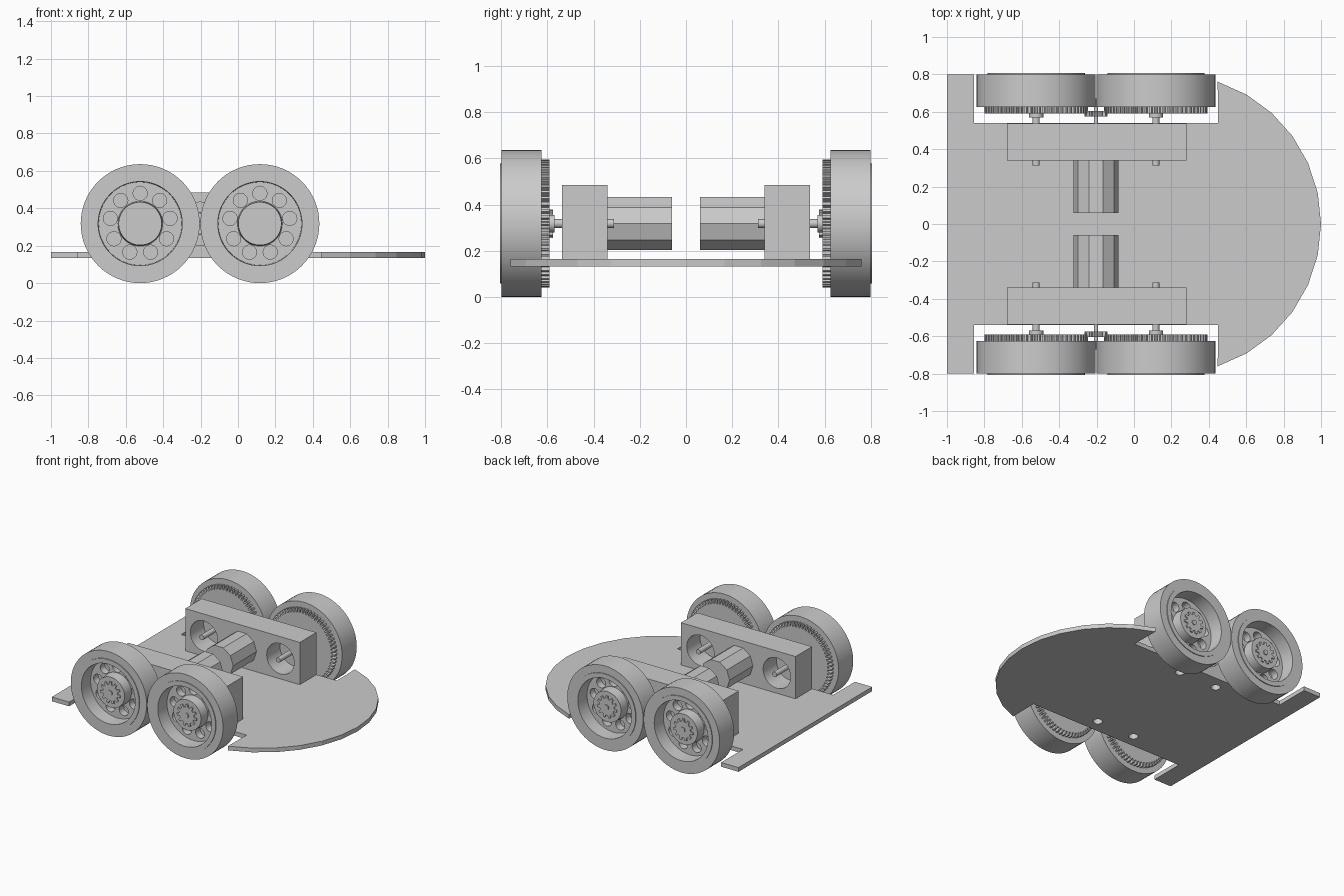
import bpy, bmesh, math
from mathutils import Matrix

if "Cube" in bpy.data.objects:
    bpy.data.objects.remove(bpy.data.objects["Cube"], do_unlink=True)

GREY = bpy.data.materials.new("plain_grey")
GREY.use_nodes = True
GREY.diffuse_color = (0.6, 0.6, 0.6, 1)
GREY.node_tree.nodes["Principled BSDF"].inputs["Base Color"].default_value = (0.6, 0.6, 0.6, 1)

AXLE_Z = 0.318
WHEEL_X = {"rear": -0.523, "front": 0.117}
MOTOR_X = -0.203


def finish(name, bm, smooth=True):
    bmesh.ops.recalc_face_normals(bm, faces=bm.faces[:])
    mesh = bpy.data.meshes.new(name)
    bm.to_mesh(mesh)
    bm.free()
    mesh.materials.append(GREY)
    ob = bpy.data.objects.new(name, mesh)
    bpy.context.collection.objects.link(ob)
    if smooth:
        activate(ob)
        bpy.ops.object.shade_smooth_by_angle(angle=math.radians(25))
    return ob


def activate(ob):
    bpy.ops.object.select_all(action="DESELECT")
    ob.select_set(True)
    bpy.context.view_layer.objects.active = ob


def circle(r, n, cx=0.0, cz=0.0):
    return [(cx + r * math.cos(2 * math.pi * i / n), cz + r * math.sin(2 * math.pi * i / n))
            for i in range(n)]


def gear(outer, root, teeth, cx, cz):
    pts = []
    for i in range(teeth):
        for frac, r in ((-0.3, root), (-0.18, outer), (0.18, outer), (0.3, root)):
            a = math.pi / 2 + 2 * math.pi * (i + frac) / teeth
            pts.append((cx + r * math.cos(a), cz + r * math.sin(a)))
    return pts


def prism(name, pts, a, b, axis="Y", smooth=True):
    """Outline extruded from a to b, along y (x,z points) or z (x,y points)."""
    bm = bmesh.new()
    place = (lambda p, t: (p[0], t, p[1])) if axis == "Y" else (lambda p, t: (p[0], p[1], t))
    ends = [[bm.verts.new(place(p, t)) for p in pts] for t in (a, b)]
    for loop in ends:
        bm.faces.new(loop)
    for i in range(len(pts)):
        j = (i + 1) % len(pts)
        bm.faces.new((ends[0][i], ends[0][j], ends[1][j], ends[1][i]))
    return finish(name, bm, smooth)


def rod(name, x, r, y0, y1, side, n=24, smooth=True):
    return prism(name, circle(r, n, x, AXLE_Z), y0 * side, y1 * side, "Y", smooth)


def cut(ob, cutters):
    """Subtract the cutters, then discard them."""
    for c in cutters:
        c.hide_render = True
        mod = ob.modifiers.new("cut", "BOOLEAN")
        mod.operation = "DIFFERENCE"
        mod.solver = "EXACT"
        mod.object = c
        activate(ob)
        bpy.ops.object.modifier_apply(modifier=mod.name)
        bpy.data.objects.remove(c, do_unlink=True)


def revolve(name, profile, x, side, n=64):
    """Closed (radius, y) profile spun about the axle line."""
    bm = bmesh.new()
    vs = [bm.verts.new((r, y * side, 0)) for r, y in profile]
    edges = [bm.edges.new(p) for p in zip(vs, vs[1:])]
    bmesh.ops.spin(bm, geom=vs + edges, cent=(0, 0, 0), axis=(0, 1, 0),
                   angle=2 * math.pi, steps=n)
    bmesh.ops.remove_doubles(bm, verts=bm.verts[:], dist=0.0004)
    bmesh.ops.transform(bm, matrix=Matrix.Translation((x, 0, AXLE_Z)), verts=bm.verts[:])
    return finish(name, bm)


def screw_holes(side):
    return [prism("hole", circle(0.033, 20, x, 0.44 * side), 0.1, 0.26, "Z")
            for x in (-0.363, -0.043)]


# Base plate: rounded nose, wheel notches and a full-width tail bar
half = [(0.2 + 0.8 * math.cos(math.radians(a)), 0.8 * math.sin(math.radians(a)))
        for a in range(12, 73, 12)]
half += [(0.45, 0.54), (-0.855, 0.54), (-0.855, 0.8), (-1, 0.8)]
outline = [(1, 0)] + half + [(x, -y) for x, y in reversed(half)]
plate = prism("base_plate", outline, 0.133, 0.165, "Z", smooth=False)
for side in (1, -1):
    cut(plate, screw_holes(side))

WHEEL = [(0, 0.625), (0.318, 0.625), (0.318, 0.8), (0.26, 0.8), (0.26, 0.806),
         (0.225, 0.806), (0.222, 0.7), (0.12, 0.7), (0.115, 0.775), (0, 0.775)]

for side, label in ((1, "left"), (-1, "right")):
    # Gearbox block with round inner pockets and a motor recess
    box = [(-0.68, 0.165), (0.28, 0.165), (0.28, 0.485), (-0.68, 0.485)]
    block = prism(f"{label}_gearbox", box, 0.34 * side, 0.537 * side, smooth=False)
    pockets = [rod("pocket", x, 0.115, 0.3, 0.5, side, 40) for x in WHEEL_X.values()]
    recess = rod("recess", MOTOR_X, 0.115, 0.515, 0.6, side, 40)
    cut(block, pockets + [recess] + screw_holes(side))
    activate(block)
    bpy.ops.object.shade_smooth_by_angle(angle=math.radians(25))

    # Motor, its shaft and drive pinion
    rod(f"{label}_motor", MOTOR_X, 0.12, 0.06, 0.345, side, 10, smooth=False)
    rod(f"{label}_motor_shaft", MOTOR_X, 0.011, 0.5, 0.672, side)
    prism(f"{label}_pinion", gear(0.062, 0.045, 12, MOTOR_X, AXLE_Z),
          0.575 * side, 0.605 * side, smooth=False)

    for end, x in WHEEL_X.items():
        tag = f"{label}_{end}"
        # Axle and stepped collar
        rod(f"{tag}_axle", x, 0.019, 0.312, 0.79, side)
        rod(f"{tag}_collar", x, 0.038, 0.57, 0.6, side)
        # Gear ring on the inner face
        prism(f"{tag}_gear", gear(0.277, 0.25, 60, x, AXLE_Z),
              0.592 * side, 0.627 * side, smooth=False)
        # Wheel with a dished hub and nine round pockets
        wheel = revolve(f"{tag}_wheel", WHEEL, x, side)
        holes = []
        for i in range(9):
            a = math.pi / 2 + i * 2 * math.pi / 9
            pts = circle(0.038, 20, x + 0.162 * math.cos(a), AXLE_Z + 0.162 * math.sin(a))
            holes.append(prism("hole", pts, 0.645 * side, 0.72 * side))
        cut(wheel, holes)
        activate(wheel)
        bpy.ops.object.shade_smooth_by_angle(angle=math.radians(25))
        # Splined hub insert
        prism(f"{tag}_hub_spline", gear(0.083, 0.062, 11, x, AXLE_Z),
              0.77 * side, 0.783 * side, smooth=False)
